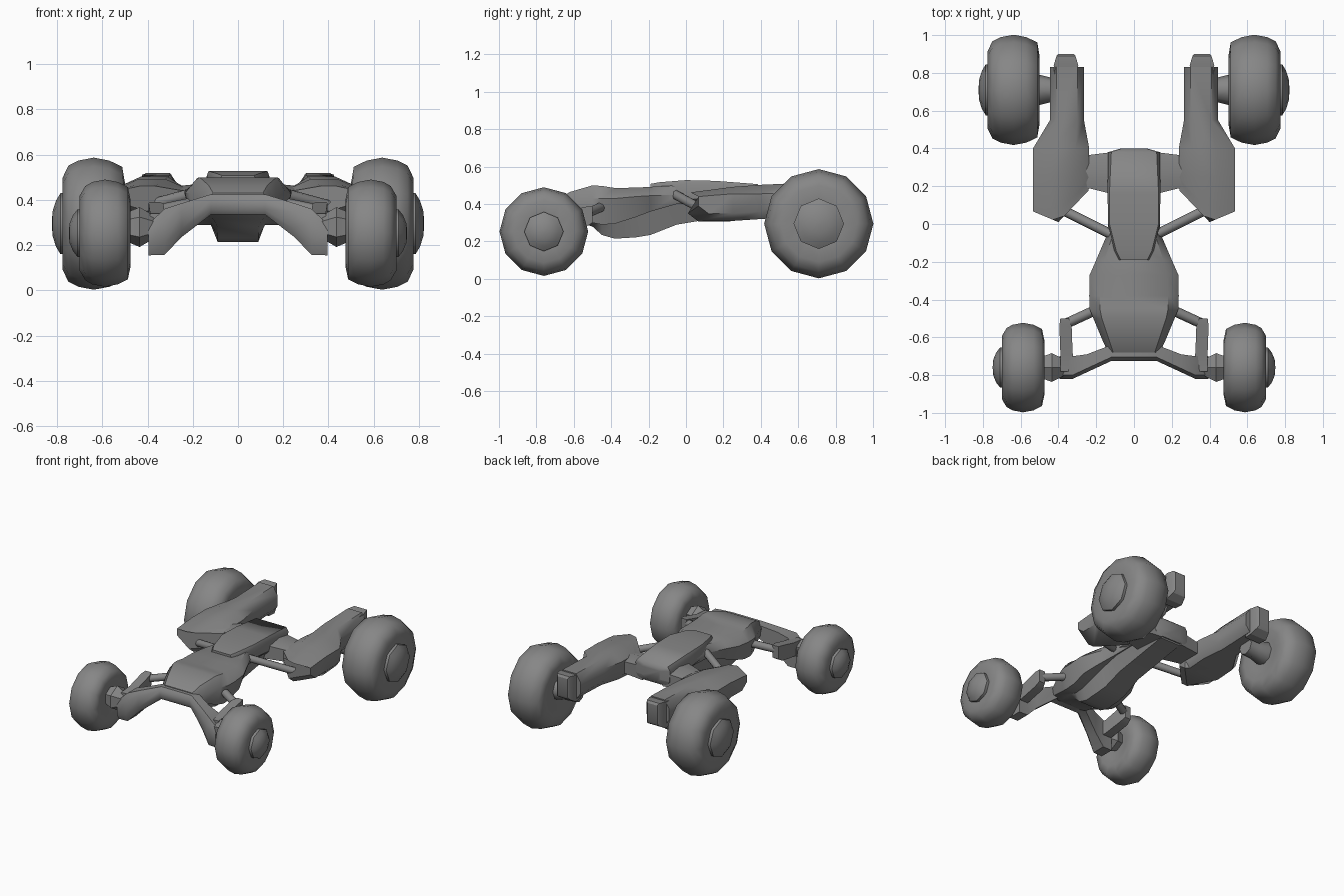
import bpy, bmesh, math
from mathutils import Vector

if "Cube" in bpy.data.objects:
    bpy.data.objects.remove(bpy.data.objects["Cube"])

grey = bpy.data.materials.new("plain_grey")
grey.use_nodes = True
COLOUR = (0.24, 0.24, 0.24, 1)
grey.diffuse_color = COLOUR
grey.node_tree.nodes["Principled BSDF"].inputs["Base Color"].default_value = COLOUR


def loft(name, rings, mirror=True, angle=45):
    """Skin closed rings of points, cap both ends, mirror to the other side."""
    bm = bmesh.new()
    loops = [[bm.verts.new(p) for p in ring] for ring in rings]
    n = len(loops[0])
    for a, b in zip(loops, loops[1:]):
        for i in range(n):
            bm.faces.new((a[i], a[(i + 1) % n], b[(i + 1) % n], b[i]))
    bm.faces.new(loops[0])
    bm.faces.new(loops[-1])
    bmesh.ops.recalc_face_normals(bm, faces=bm.faces)
    mesh = bpy.data.meshes.new(name)
    bm.to_mesh(mesh)
    bm.free()
    mesh.materials.append(grey)
    obj = bpy.data.objects.new(name, mesh)
    bpy.context.collection.objects.link(obj)
    if mirror:
        mod = obj.modifiers.new("Mirror", "MIRROR")
        mod.use_clip = False
        mod.use_mirror_merge = False
    bpy.ops.object.select_all(action="DESELECT")
    obj.select_set(True)
    bpy.context.view_layer.objects.active = obj
    bpy.ops.object.shade_smooth_by_angle(angle=math.radians(angle))


def lathe(name, y, z, profile, sides, angle=50):
    """Turn an (x, radius) profile about an axle that runs along x."""
    turns = [2 * math.pi * i / sides for i in range(sides)]
    loft(name, [[(x, y + r * math.sin(t), z + r * math.cos(t)) for t in turns]
                for x, r in profile], angle=angle)


def rod(name, start, end, radius, sides=8):
    a, b = Vector(start), Vector(end)
    q = (b - a).to_track_quat("Z", "Y")
    turns = [2 * math.pi * i / sides for i in range(sides)]
    loft(name, [[p + q @ Vector((radius * math.cos(t), radius * math.sin(t), 0))
                 for t in turns] for p in (a, b)], angle=50)


def body_ring(y, keel, low, z_bottom, z_low, side, z_side, top, z_top):
    half = [(keel, z_bottom), (min(keel + .03, low), z_low), (low, z_low),
            (side, z_side), (top, z_top)]
    return [(x, y, z) for x, z in half] + [(-x, y, z) for x, z in reversed(half)]


# Wheels: tyre and domed hub cap
def wheel(where, y, z, radius, inner, outer, cap):
    mid, w = (inner + outer) / 2, outer - inner
    lathe(where + "_tyre", y, z, [
        (inner + .015, radius * .4), (inner, radius * .62), (inner + .012, radius * .86),
        (inner + w * .25, radius * .955), (mid, radius), (outer - w * .25, radius * .955),
        (outer - .025, radius * .88), (outer, radius * .7), (outer - .01, cap * .9)], 12, 65)
    lathe(where + "_hub_cap", y, z, [
        (outer - .04, cap), (outer + .01, cap), (outer + .03, cap * .75),
        (outer + .045, cap * .4), (outer + .048, cap * .05)], 8)


wheel("rear", .71, .295, .292, .50, .775, .135)
wheel("front", -.76, .253, .237, .475, .70, .105)
lathe("rear_axle", .71, .31, [(.36, .06), (.44, .065), (.50, .08), (.58, .08)], 8)
lathe("front_knuckle", -.76, .28, [(.37, .05), (.435, .088), (.49, .065), (.56, .06)], 6, 20)

# Central hull, with a keel that narrows towards the rear
loft("hull", [body_ring(*row) for row in (
    (-.68, .10, .135, .345, .36, .137, .40, .11, .43),
    (-.62, .11, .15, .315, .34, .165, .41, .13, .465),
    (-.50, .09, .19, .28, .30, .215, .43, .17, .50),
    (-.45, .09, .20, .235, .29, .235, .43, .18, .497),
    (-.38, .09, .20, .215, .295, .237, .43, .18, .486),
    (-.27, .09, .20, .222, .33, .235, .44, .175, .488),
    (-.19, .085, .17, .235, .36, .20, .445, .155, .492),
    (-.05, .08, .12, .29, .40, .14, .45, .11, .50),
    (.37, .08, .11, .36, .41, .12, .45, .11, .48))], mirror=False)

# Raised spine slab
loft("spine", [body_ring(*row) for row in (
    (-.19, .07, .08, .47, .475, .08, .49, .07, .508),
    (-.14, .09, .10, .46, .465, .105, .50, .095, .517),
    (.0, .12, .13, .42, .43, .137, .51, .13, .528),
    (.16, .12, .135, .40, .42, .14, .50, .13, .524),
    (.38, .11, .135, .37, .40, .137, .48, .12, .507),
    (.40, .05, .07, .39, .41, .07, .47, .06, .49))], mirror=False)


# Rear pods, wide at the wedge-shaped front and slim at the back
def pod_ring(y, x_in, x_out, z_bottom, z_mid, z_top, t_in, t_out, wedge=False):
    ring = [(x_in + .03, z_bottom), (x_out - .03, z_bottom), (x_out, z_bottom + .04),
            (x_out, z_mid), (t_out, z_top), (t_in, z_top), (x_in, z_mid),
            (x_in, z_bottom + .04)]
    if wedge:
        ring[:2] = [(x_in, z_bottom), (.40, z_bottom)]
    return [(x, y + ((x - .4) * .42 if x > .4 else (.4 - x) * 1.05) * wedge, z)
            for x, z in ring]


loft("rear_pod", [pod_ring(*row) for row in (
    (.01, .24, .535, .35, .44, .462, .37, .43, True),
    (.065, .237, .535, .308, .445, .47, .35, .44, True),
    (.25, .237, .535, .31, .455, .492, .32, .44),
    (.40, .237, .535, .32, .455, .503, .31, .43),
    (.55, .265, .445, .33, .46, .51, .30, .41),
    (.83, .265, .445, .34, .465, .518, .30, .41))])


def box_ring(y, x0, x1, z0, z1):
    return [(x0, y, z0), (x1, y, z0), (x1, y, z1), (x0, y, z1)]


loft("rear_nozzle", [box_ring(.78, .30, .42, .32, .50), box_ring(.84, .295, .425, .32, .512),
                     box_ring(.89, .31, .41, .35, .515), box_ring(.90, .32, .40, .37, .50)],
     angle=30)

# Cross beams and struts between hull and rear pods
loft("rear_cross_beam", [
    [(x, y0, .36), (x, y1, .36), (x, y1, z), (x, (y0 + y1) / 2, z + .02), (x, y0, z)]
    for x, y0, y1, z in ((.08, .15, .385, .46), (.28, .20, .36, .44))])
rod("rear_strut", (.41, .09, .37), (.10, -.065, .455), .026)


# Arched front arm ending in feet
def arm_ring(x, y0, y1, z0, z1):
    c = (z1 - z0) * .25
    return [(x, y0, z0 + c), (x, y0, z1 - c), (x, y0 + .02, z1), (x, y1, z1),
            (x, y1, z0), (x, y0 + .02, z0)]


half_arm = ((.12, -.725, -.64, .335, .425), (.25, -.785, -.69, .235, .385),
            (.325, -.82, -.70, .157, .36), (.395, -.82, -.70, .155, .295))
loft("front_arm", [arm_ring(-x, *rest) for x, *rest in reversed(half_arm)]
     + [arm_ring(*row) for row in half_arm], mirror=False, angle=40)

# Front side bars and struts back to the hull
loft("front_side_bar", [
    box_ring(-.78, .31, .39, .24, .34), box_ring(-.68, .325, .39, .25, .35),
    box_ring(-.54, .33, .395, .275, .385), box_ring(-.50, .345, .39, .30, .39)])
rod("front_strut", (.365, -.53, .35), (.17, -.44, .39), .027)
